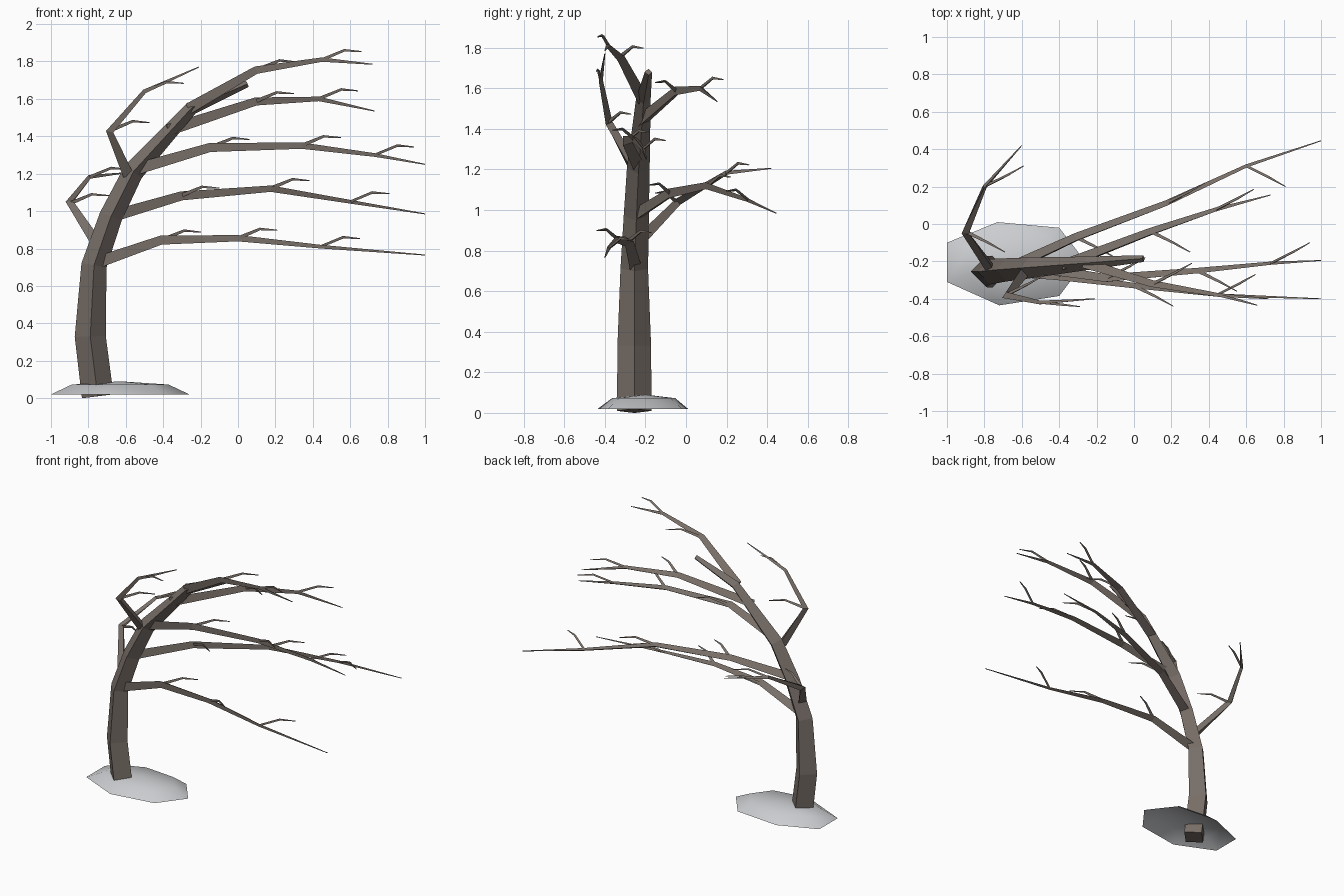
import bpy
import bmesh
from mathutils import Vector

default_cube = bpy.data.objects.get("Cube")
if default_cube:
    bpy.data.objects.remove(default_cube, do_unlink=True)


def make_material(name, color):
    material = bpy.data.materials.new(name)
    material.use_nodes = True
    material.diffuse_color = color
    material.node_tree.nodes["Principled BSDF"].inputs["Base Color"].default_value = color
    return material


bark = make_material("bark brown", (0.185, 0.155, 0.135, 1))
stone = make_material("pale grey ground", (0.6, 0.61, 0.63, 1))


def add_tube(bm, path, radii, square=False):
    """Loft a tapering limb of three or four sides along a path and cap both ends."""
    points = [Vector(p) for p in path]
    rings = []
    for i, (point, radius) in enumerate(zip(points, radii)):
        before = points[max(i - 1, 0)]
        after = points[min(i + 1, len(points) - 1)]
        tangent = (after - before).normalized()
        up = tangent.cross(Vector((0, 1, 0))).normalized()
        side = up.cross(tangent)
        if square:
            corners = [up, side, -up, -side]
        else:
            # Flat face to the front, ridge to the back
            corners = [side * 0.8, -side * 0.7 - up * 0.87, -side * 0.7 + up * 0.87]
        rings.append([bm.verts.new(point + c * radius) for c in corners])
    for low, high in zip(rings, rings[1:]):
        for k in range(len(low)):
            n = (k + 1) % len(low)
            bm.faces.new((low[k], low[n], high[n], high[k]))
    bm.faces.new(rings[0])
    bm.faces.new(rings[-1])


def finish(bm, name, material):
    bmesh.ops.recalc_face_normals(bm, faces=bm.faces)
    mesh = bpy.data.meshes.new(name)
    bm.to_mesh(mesh)
    bm.free()
    mesh.materials.append(material)
    obj = bpy.data.objects.new(name, mesh)
    bpy.context.scene.collection.objects.link(obj)
    return obj


def add_branch(name, path, twig_sides, root=0.033):
    """A tapering branch with one bent twig swept downwind at each inner joint."""
    bm = bmesh.new()
    last = len(path) - 1
    radii = [root * (1 - i / last) + 0.003 for i in range(last + 1)]
    add_tube(bm, path, radii)
    for joint, radius, side in zip(path[1:], radii[1:], twig_sides):
        start = Vector(joint)
        bend = start + Vector((0.12, 0.06 * side, 0.05))
        tip = start + Vector((0.21, 0.11 * side, 0.043))
        add_tube(bm, [start, bend, tip], [min(radius * 0.7, 0.012), 0.008, 0.003])
    return finish(bm, name, bark)


# Wind-bent trunk
bm = bmesh.new()
trunk_path = [(-0.75, -0.255, 0.01), (-0.79, -0.255, 0.33), (-0.77, -0.255, 0.71),
              (-0.68, -0.245, 0.97), (-0.56, -0.235, 1.21), (-0.25, -0.21, 1.55),
              (0.05, -0.185, 1.68)]
add_tube(bm, trunk_path, [0.085, 0.083, 0.068, 0.062, 0.056, 0.036, 0.018], square=True)
finish(bm, "trunk", bark)

# Long downwind branches, lowest first
add_branch("lowest_branch",
           [(-0.74, -0.25, 0.73), (-0.41, -0.28, 0.845), (0.0, -0.33, 0.855),
            (0.44, -0.38, 0.81), (1.0, -0.4, 0.765)], [1, -1, 1])
add_branch("lower_branch",
           [(-0.68, -0.24, 0.97), (-0.31, -0.07, 1.08), (0.17, 0.11, 1.12),
            (0.6, 0.31, 1.05), (1.0, 0.445, 0.985)], [-1, 1, -1])
add_branch("middle_branch",
           [(-0.56, -0.23, 1.22), (-0.15, -0.29, 1.34), (0.34, -0.25, 1.35),
            (0.73, -0.21, 1.3), (1.0, -0.195, 1.25)], [1, -1, 1])
add_branch("upper_branch",
           [(-0.38, -0.22, 1.43), (0.09, -0.04, 1.585), (0.43, 0.075, 1.6),
            (0.73, 0.155, 1.535)], [-1, 1])
add_branch("top_branch",
           [(-0.26, -0.21, 1.55), (0.1, -0.32, 1.755), (0.45, -0.38, 1.81),
            (0.72, -0.4, 1.785)], [1, -0.5], root=0.031)

# Shorter windward branches that curl back
add_branch("left_upper_branch",
           [(-0.59, -0.25, 1.2), (-0.685, -0.38, 1.43), (-0.5, -0.42, 1.64),
            (-0.21, -0.4, 1.77)], [1, -0.2], root=0.03)
add_branch("left_lower_branch",
           [(-0.75, -0.25, 0.82), (-0.9, -0.04, 1.04), (-0.8, 0.2, 1.18),
            (-0.6, 0.42, 1.205)], [-1, 1], root=0.03)

# Smooth hollow mound around the roots
outline = [(-1.0, -0.1), (-0.73, 0.01), (-0.4, -0.02), (-0.26, -0.2),
           (-0.4, -0.385), (-0.72, -0.435), (-1.0, -0.31)]
centre = Vector((-0.63, -0.2, 0.09))
bm = bmesh.new()
lower = [bm.verts.new((x, y, 0.02)) for x, y in outline]
upper = [bm.verts.new(centre.lerp(Vector((x, y, 0.065)), 0.7)) for x, y in outline]
peak = bm.verts.new(centre)
for i in range(len(outline)):
    j = (i + 1) % len(outline)
    bm.faces.new((lower[i], lower[j], upper[j], upper[i]))
    bm.faces.new((upper[i], upper[j], peak))
finish(bm, "ground_mound", stone).data.shade_smooth()
